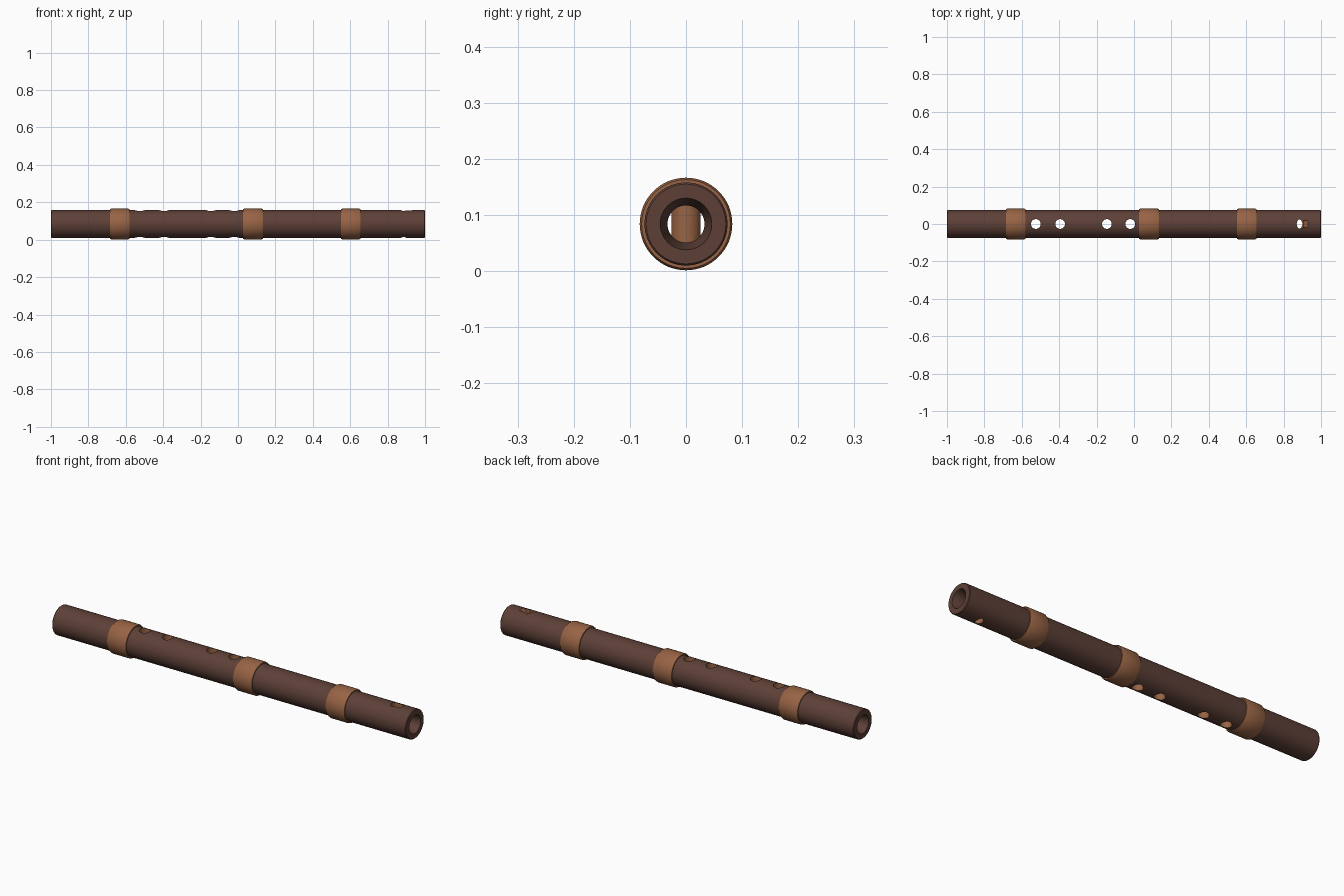
import bpy, bmesh, math
from mathutils import Matrix

cube = bpy.data.objects.get("Cube")
if cube:
    bpy.data.objects.remove(cube, do_unlink=True)

AXIS_Z = 0.084


def material(name, rgb):
    m = bpy.data.materials.new(name)
    m.use_nodes = True
    m.diffuse_color = (*rgb, 1)
    m.node_tree.nodes["Principled BSDF"].inputs["Base Color"].default_value = (*rgb, 1)
    return m


dark_wood = material("dark wood", (0.109, 0.051, 0.038))
tan_wood = material("tan wood", (0.31, 0.125, 0.058))


def make_object(name, bm, mat):
    bmesh.ops.recalc_face_normals(bm, faces=bm.faces)
    mesh = bpy.data.meshes.new(name)
    bm.to_mesh(mesh)
    bm.free()
    mesh.materials.append(mat)
    obj = bpy.data.objects.new(name, mesh)
    bpy.context.collection.objects.link(obj)
    return obj


def lathe(name, profile, mat, sides=64):
    """Turn a closed (x, radius) profile around the long axis."""
    bm = bmesh.new()
    rings = []
    for i in range(sides):
        a = 2 * math.pi * i / sides
        rings.append([bm.verts.new((x, r * math.cos(a), AXIS_Z + r * math.sin(a)))
                      for x, r in profile])
    n = len(profile)
    for i in range(sides):
        p, q = rings[i], rings[(i + 1) % sides]
        for j in range(n):
            k = (j + 1) % n
            bm.faces.new((p[j], p[k], q[k], q[j]))
    return make_object(name, bm, mat)


def select_only(obj):
    bpy.ops.object.select_all(action='DESELECT')
    obj.select_set(True)
    bpy.context.view_layer.objects.active = obj


def cut(target, cutter):
    mod = target.modifiers.new("hole", 'BOOLEAN')
    mod.operation = 'DIFFERENCE'
    mod.solver = 'EXACT'
    mod.material_mode = 'TRANSFER'
    mod.object = cutter
    select_only(target)
    bpy.ops.object.modifier_apply(modifier=mod.name)
    bpy.data.objects.remove(cutter, do_unlink=True)


def round_cutter(x, rx, ry):
    bm = bmesh.new()
    bmesh.ops.create_cone(bm, cap_ends=True, segments=32, radius1=1, radius2=1, depth=0.3)
    bmesh.ops.transform(bm, verts=bm.verts,
                        matrix=Matrix.Translation((x, 0, AXIS_Z)) @ Matrix.Diagonal((rx, ry, 1, 1)))
    return make_object("hole_cutter", bm, tan_wood)


# Hollow body with softened rims and a bore flared at both ends
half = [(1.0, 0.046), (1.0, 0.071), (0.996, 0.074)]
bore = [(0.94, 0.033), (0.985, 0.043)]
right_side = bore + half
left_side = [(-x, r) for x, r in reversed(right_side)]
body = lathe("flute_body", right_side + left_side, dark_wood)

# Finger holes pass right through the body
for x in (-0.525, -0.395, -0.145, -0.02):
    cut(body, round_cutter(x, 0.026, 0.026))

# Mouth hole, with a sloping ramp towards the end of the flute
cut(body, round_cutter(0.885, 0.015, 0.024))
bm = bmesh.new()
outline = [(0.89, 0.13), (0.905, 0.13), (0.935, 0.163), (0.935, 0.2), (0.89, 0.2)]
ramp = bm.faces.new([bm.verts.new((x, -0.018, z)) for x, z in outline])
side = bmesh.ops.extrude_face_region(bm, geom=[ramp])
bmesh.ops.translate(bm, vec=(0, 0.036, 0),
                    verts=[v for v in side["geom"] if isinstance(v, bmesh.types.BMVert)])
cut(body, make_object("ramp_cutter", bm, tan_wood))

# Three raised bands with chamfered rims
bands = []
for name, x in (("right_band", -0.632), ("middle_band", 0.08), ("left_band", 0.603)):
    w = 0.053
    bands.append(lathe(name, [(x - w, 0.07), (x - w, 0.079), (x - w + 0.008, 0.0825),
                              (x + w - 0.008, 0.0825), (x + w, 0.079), (x + w, 0.07)], tan_wood))

for obj in [body] + bands:
    select_only(obj)
    bpy.ops.object.shade_smooth_by_angle(angle=math.radians(30))
